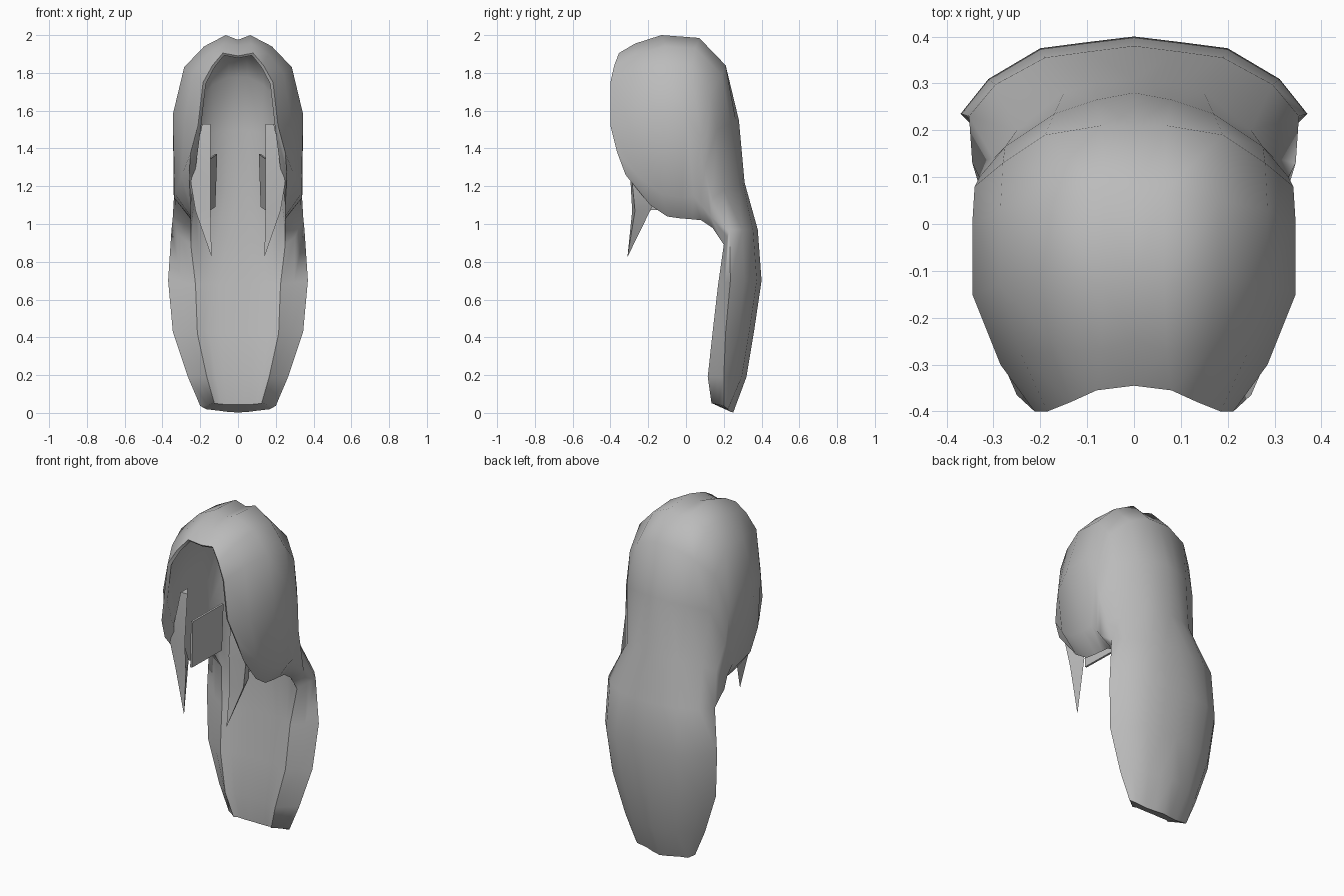
import bpy, bmesh, math
from mathutils import Vector

if "Cube" in bpy.data.objects:
    bpy.data.objects.remove(bpy.data.objects["Cube"])

grey = bpy.data.materials.new("hair_grey")
grey.diffuse_color = (0.5, 0.5, 0.5, 1)
grey.use_nodes = True
grey.node_tree.nodes["Principled BSDF"].inputs["Base Color"].default_value = grey.diffuse_color


def finish(name, bm, angle=40):
    """Turn a right-half bmesh into a mirrored, smooth-shaded object."""
    bmesh.ops.recalc_face_normals(bm, faces=bm.faces)
    me = bpy.data.meshes.new(name)
    bm.to_mesh(me)
    bm.free()
    me.materials.append(grey)
    ob = bpy.data.objects.new(name, me)
    bpy.context.collection.objects.link(ob)
    m = ob.modifiers.new("mirror", 'MIRROR')
    m.merge_threshold = 0.0005
    bpy.ops.object.select_all(action='DESELECT')
    ob.select_set(True)
    bpy.context.view_layer.objects.active = ob
    bpy.ops.object.modifier_apply(modifier="mirror")
    bpy.ops.object.shade_smooth_by_angle(angle=math.radians(angle))
    return ob


# Head arches, front rim to nape: points from the centre line to the lower edge
arches = [
    [(0, -.345, 1.89), (.08, -.355, 1.905), (.135, -.38, 1.84), (.185, -.40, 1.75),
     (.212, -.40, 1.52), (.25, -.365, 1.38), (.26, -.32, 1.26)],
    [(0, -.25, 1.945), (.07, -.27, 1.955), (.16, -.27, 1.90), (.24, -.28, 1.80),
     (.285, -.30, 1.53), (.30, -.25, 1.25), (.25, -.19, 1.10)],
    [(0, -.13, 1.975), (.065, -.13, 2.0), (.18, -.11, 1.94), (.285, -.13, 1.83),
     (.345, -.15, 1.58), (.335, -.13, 1.16), (.25, -.10, 1.04)],
    [(0, .07, 1.965), (.065, .07, 1.985), (.18, .05, 1.93), (.285, .03, 1.82),
     (.345, .00, 1.58), (.34, -.02, 1.14), (.25, -.03, 1.03)],
    [(0, .21, 1.84), (.07, .21, 1.84), (.19, .19, 1.79), (.28, .13, 1.70),
     (.34, .08, 1.46), (.335, .04, 1.15), (.25, .03, 1.025)],
    [(0, .28, 1.55), (.08, .265, 1.54), (.17, .235, 1.53), (.275, .165, 1.50),
     (.33, .10, 1.30), (.33, .08, 1.10), (.25, .08, 1.02)],
    [(0, .31, 1.22), (.08, .30, 1.22), (.15, .28, 1.21), (.25, .20, 1.18),
     (.30, .14, 1.14), (.345, .13, 1.04), (.25, .14, .98)],
]
# Inner wall of each arch: pulled to (y, z) by factors (x, yz)
inner = [(0, 1.5, .92, .97), (0, 1.4, .84, .92), (0, 1.4, .74, .9), (0, 1.4, .72, .88),
         (0, 1.4, .72, .86), (0, 1.3, .74, .8), (.1, 1.15, .76, .62)]

# Long back fall: z, centre back y, half width, y of widest point, front edge x, y, z
falls = [(.97, .38, .352, .23, .25, .20, .89),
         (.70, .40, .37, .235, .225, .17, .68),
         (.43, .36, .345, .21, .215, .14, .42),
         (.19, .32, .265, .20, .165, .115, .19),
         (.002, .25, .20, .20, .125, .135, .05)]
for i, (z, yb, w, yw, xf, yf, zf) in enumerate(falls):
    zw = z + .035 * (i == 4)
    arches.append([(0, yb, z), (.27 * w, yb - .012, z + (zw - z) * .1),
                   (.54 * w, yb - .025, z + (zw - z) * .3),
                   (.84 * w, yw + (yb - yw) * .45, (z + zw) / 2), (w, yw, zw),
                   ((w + xf) / 2, (yw + yf) / 2 + .004, (zw + zf) / 2), (xf, yf, zf)])
    inner.append((yf + .004, zf, xf / w * .85, .13))

# Hair shell: outer and inner walls joined along the rims
bm = bmesh.new()
outer_v, inner_v = [], []
for pts, (qy, qz, fx, fyz) in zip(arches, inner):
    row = [bm.verts.new(p) for p in pts]
    outer_v.append(row)
    inner_v.append([bm.verts.new((x * fx, qy + (y - qy) * fyz, qz + (z - qz) * fyz))
                    for x, y, z in pts[:5]] + [row[6]])
for grid in (outer_v, inner_v):
    for a, b in zip(grid, grid[1:]):
        for k in range(len(a) - 1):
            bm.faces.new((a[k], a[k + 1], b[k + 1], b[k]))
for i in (0, -1):                       # front rim and bottom end
    o, n = outer_v[i], inner_v[i]
    for k in range(4):
        bm.faces.new((o[k], o[k + 1], n[k + 1], n[k]))
    bm.faces.new((o[4], o[5], o[6], n[4]))
# Crisp edges: lower border, face opening and bottom lip
lines = [[r[6] for r in outer_v], inner_v[0][:5], inner_v[-1]]
for line in lines:
    for a, b in zip(line, line[1:]):
        e = bm.edges.get((a, b))
        if e:
            e.smooth = False
finish("hair_shell", bm, 80)

# Pointed front locks: triangular sections (inner, outer, back) tapering to a tip
bm = bmesh.new()
sections = [[(.145, -.27, 1.53), (.19, -.27, 1.53), (.185, -.21, 1.53)],
            [(.145, -.295, 1.25), (.25, -.285, 1.22), (.22, -.21, 1.22)],
            [(.145, -.285, 1.07), (.225, -.27, 1.07), (.20, -.18, 1.09)]]
rows = [[bm.verts.new(p) for p in s] for s in sections]
tip = bm.verts.new((.14, -.31, .825))
bm.faces.new(rows[0])
for k in range(3):
    j = (k + 1) % 3
    for a, b in zip(rows, rows[1:]):
        bm.faces.new((a[k], a[j], b[j], b[k]))
    bm.faces.new((rows[-1][k], rows[-1][j], tip))
finish("front_lock", bm, 30)

# Flat side locks running back behind the front locks
bm = bmesh.new()
quad = [(.145, -.22, 1.345), (.11, .02, 1.37), (.12, .02, 1.09), (.15, -.22, 1.07)]
a = [bm.verts.new(p) for p in quad]
b = [bm.verts.new(Vector(p) + Vector((.012, 0, 0))) for p in quad]
bm.faces.new(a)
bm.faces.new(b[::-1])
for k in range(4):
    j = (k + 1) % 4
    bm.faces.new((a[k], a[j], b[j], b[k]))
finish("side_lock", bm, 30)
